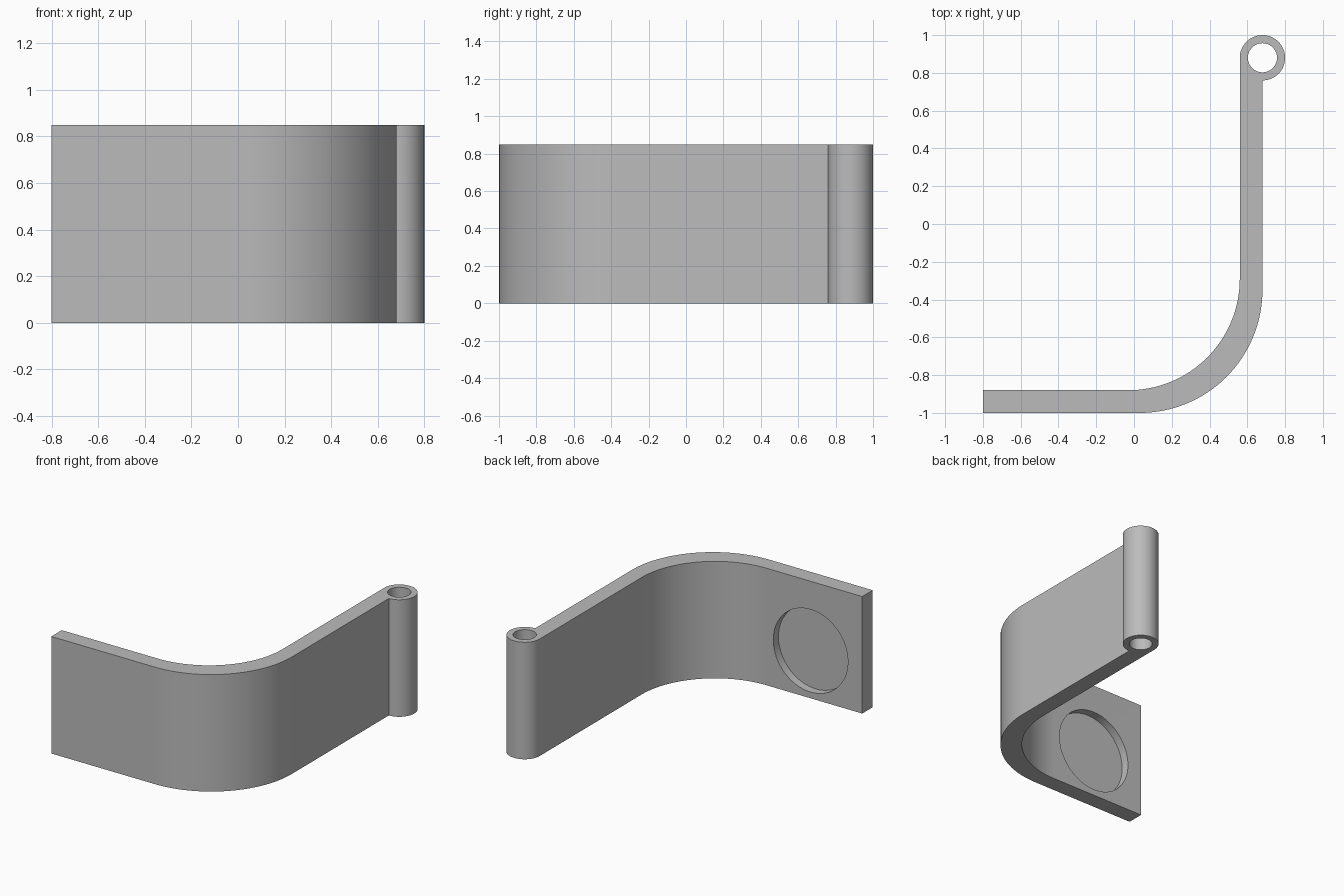
import bpy, bmesh
from math import sin, cos, radians, pi

if "Cube" in bpy.data.objects:
    bpy.data.objects.remove(bpy.data.objects["Cube"])

HEIGHT = 0.85
HINGE = (0.68, 0.88)
HINGE_R = 0.12

grey = bpy.data.materials.new("plain grey")
grey.use_nodes = True
colour = (0.5, 0.5, 0.5, 1)
grey.diffuse_color = colour
grey.node_tree.nodes["Principled BSDF"].inputs["Base Color"].default_value = colour


def arc(cx, cy, r, start, end, steps):
    angles = [radians(start + (end - start) * i / steps) for i in range(steps + 1)]
    return [(cx + r * cos(a), cy + r * sin(a)) for a in angles]


def cut_cylinder(target, name, radius, depth, location, rotation=(0, 0, 0)):
    """Subtract a cylinder from the target and discard the cutter."""
    bpy.ops.mesh.primitive_cylinder_add(vertices=64, radius=radius, depth=depth,
                                        location=location, rotation=rotation)
    cutter = bpy.context.object
    cutter.name = name
    cutter.hide_render = True
    cutter.data.materials.append(grey)
    bpy.ops.object.select_all(action='DESELECT')
    target.select_set(True)
    bpy.context.view_layer.objects.active = target
    mod = target.modifiers.new(name, 'BOOLEAN')
    mod.operation = 'DIFFERENCE'
    mod.solver = 'EXACT'
    mod.object = cutter
    bpy.ops.object.modifier_apply(modifier=mod.name)
    bpy.data.objects.remove(cutter)


# Bent strap ending in a rolled hinge barrel, as one extruded profile
outer_r, inner_r = 0.65, 0.59
profile = [(-0.8, -1)]
profile += arc(0.68 - outer_r, -1 + outer_r, outer_r, -90, 0, 32)
profile += arc(*HINGE, HINGE_R, -90, 180, 48)
profile += arc(0.56 - inner_r, -0.88 + inner_r, inner_r, 0, -90, 32)
profile += [(-0.8, -0.88)]

bm = bmesh.new()
base = bm.faces.new([bm.verts.new((x, y, 0)) for x, y in profile])
top = bmesh.ops.extrude_face_region(bm, geom=[base])["geom"]
bmesh.ops.translate(bm, vec=(0, 0, HEIGHT),
                    verts=[v for v in top if isinstance(v, bmesh.types.BMVert)])
bmesh.ops.recalc_face_normals(bm, faces=bm.faces)
mesh = bpy.data.meshes.new("bent_hinge_strap")
bm.to_mesh(mesh)
bm.free()
mesh.materials.append(grey)
strap = bpy.data.objects.new("bent_hinge_strap", mesh)
bpy.context.collection.objects.link(strap)

# Pin hole through the barrel
cut_cylinder(strap, "pin_hole", 0.077, HEIGHT * 2, (*HINGE, HEIGHT / 2))

# Shallow round recess in the inner face of the plate
recess_depth = 0.06
cut_cylinder(strap, "round_recess", 0.3, 0.2,
             (-0.385, -0.88 - recess_depth + 0.1, 0.345), (pi / 2, 0, 0))

bpy.ops.object.shade_smooth_by_angle(angle=radians(30))
